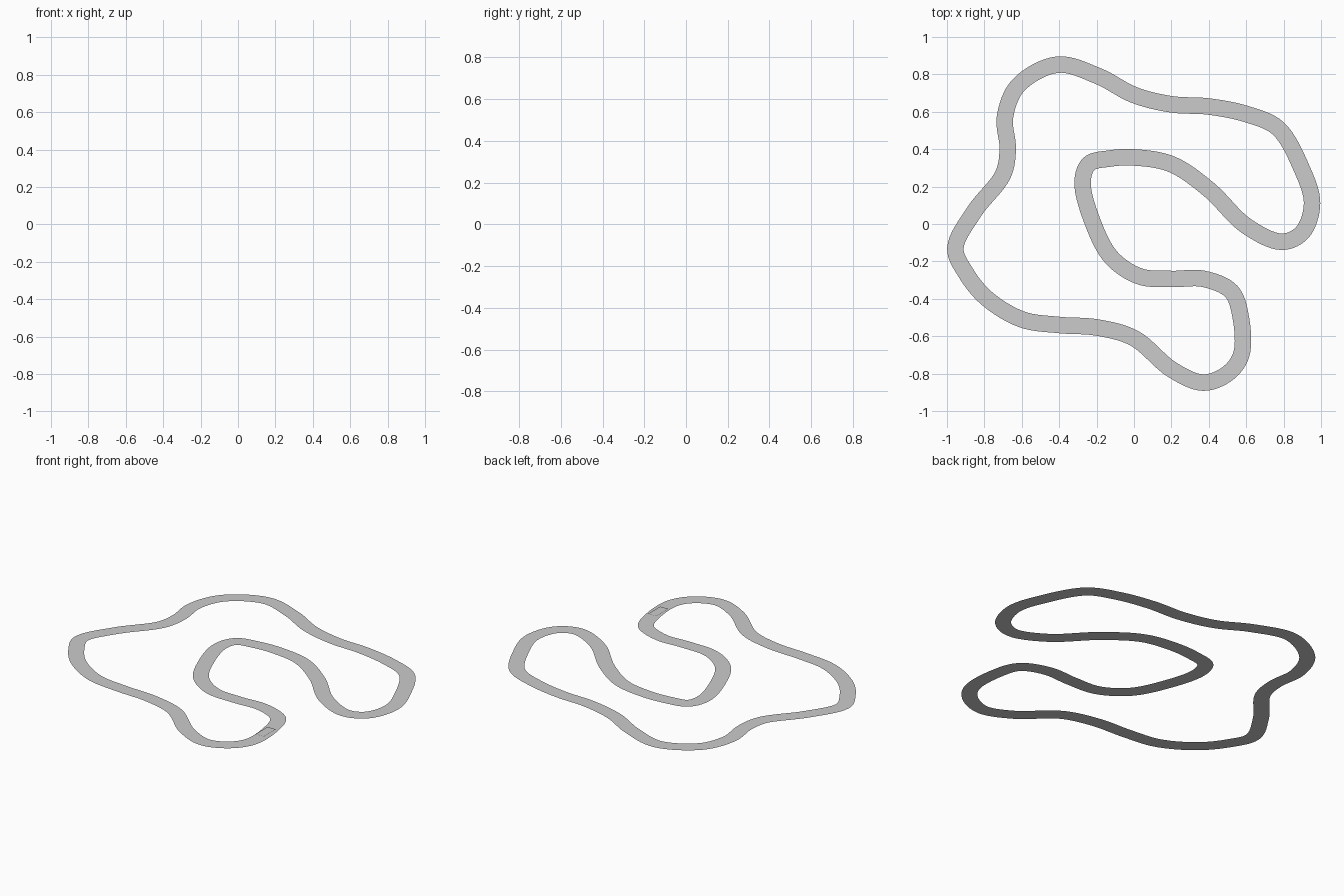
import bpy, bmesh
from mathutils import Vector

if "Cube" in bpy.data.objects:
    bpy.data.objects.remove(bpy.data.objects["Cube"])

WIDTH = 0.088
# centreline of the circuit, clockwise from the top left bend
PATH = [(-.41, .852), (-.19, .79), (0, .69), (.2, .64), (.4, .628), (.6, .588),
        (.77, .512), (.895, .30), (.952, .11), (.90, -.045), (.79, -.095),
        (.6, -.01), (.4, .185), (.2, .32), (0, .356), (-.13, .35), (-.24, .322),
        (-.275, .225), (-.217, 0), (-.12, -.18), (.03, -.28), (.2, -.294),
        (.37, -.293), (.52, -.36), (.571, -.5), (.573, -.7), (.50, -.80),
        (.37, -.848), (.205, -.78), (0, -.61), (-.2, -.553), (-.4, -.54),
        (-.6, -.51), (-.79, -.395), (-.9, -.26), (-.955, -.13), (-.855, .065),
        (-.7, .265), (-.675, .4), (-.69, .57), (-.62, .74)]


def smooth_loop(points, steps):
    """Closed Catmull-Rom spline (centripetal) through the points."""
    p = [Vector(q) for q in points]
    n, out = len(p), []
    for i in range(n):
        a, b, c, d = p[i - 1], p[i], p[(i + 1) % n], p[(i + 2) % n]
        ta = (b - a).length ** .5
        tb = (c - b).length ** .5
        tc = (d - c).length ** .5
        m1 = (c - b) + tb * ((b - a) / ta - (c - a) / (ta + tb))
        m2 = (c - b) + tb * ((d - c) / tc - (d - b) / (tb + tc))
        for s in range(steps):
            t = s / steps
            out.append((2*t**3 - 3*t**2 + 1) * b + (t**3 - 2*t**2 + t) * m1
                       + (3*t**2 - 2*t**3) * c + (t**3 - t**2) * m2)
    return out


def add_object(name, bm):
    mesh = bpy.data.meshes.new(name)
    bm.to_mesh(mesh)
    bm.free()
    obj = bpy.data.objects.new(name, mesh)
    bpy.context.collection.objects.link(obj)
    return obj


# flat track ribbon
line = smooth_loop(PATH, 8)
bm = bmesh.new()
pairs = []
for i, q in enumerate(line):
    d = (line[(i + 1) % len(line)] - line[i - 1]).normalized()
    side = Vector((-d.y, d.x)) * WIDTH / 2
    pairs.append([bm.verts.new((*(q + s * side), 0)) for s in (1, -1)])
for i, (l, r) in enumerate(pairs):
    l0, r0 = pairs[i - 1]
    bm.faces.new((l0, r0, r, l))
add_object("track", bm)

# thin start marking floating just above the track
bm = bmesh.new()
bm.faces.new([bm.verts.new((x, y, .005)) for x, y in
              ((.545, -.61), (.60, -.61), (.60, -.495), (.545, -.495))])
add_object("start_marking", bm)
